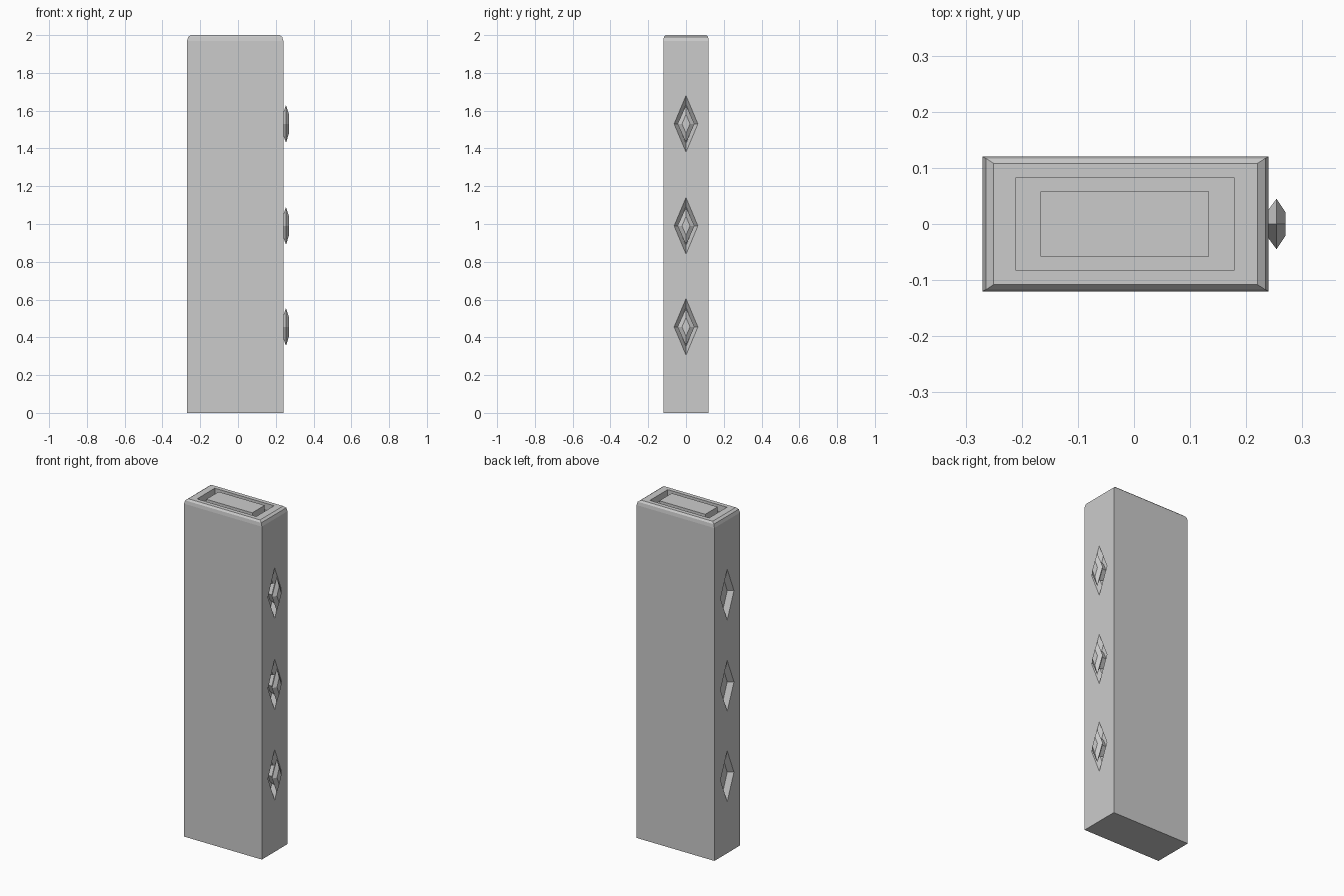
import bpy, bmesh

if "Cube" in bpy.data.objects:
    bpy.data.objects.remove(bpy.data.objects["Cube"])


def loft(name, rings):
    """Closed solid through a list of four-cornered rings."""
    bm = bmesh.new()
    rows = [[bm.verts.new(p) for p in ring] for ring in rings]
    for a, b in zip(rows, rows[1:]):
        for i in range(4):
            j = (i + 1) % 4
            bm.faces.new((a[i], a[j], b[j], b[i]))
    bm.faces.new(rows[0][::-1])
    bm.faces.new(rows[-1])
    bmesh.ops.recalc_face_normals(bm, faces=bm.faces)
    mesh = bpy.data.meshes.new(name)
    bm.to_mesh(mesh)
    bm.free()
    ob = bpy.data.objects.new(name, mesh)
    bpy.context.collection.objects.link(ob)
    return ob


def rect(x0, x1, y, z):
    return [(x0, -y, z), (x1, -y, z), (x1, y, z), (x0, y, z)]


def diamond(x, w, h, z):
    return [(x, -w, z), (x, 0, z - h), (x, w, z), (x, 0, z + h)]


X0, X1, Y = -0.27, 0.24, 0.12
STUD_Z = (0.455, 0.99, 1.53)

# Body slab with softened top edges, a rim, a groove and a raised inner panel
body = loft("body", [
    rect(X0, X1, Y, 0),
    rect(X0, X1, Y, 1.97),
    rect(X0 + 0.006, X1 - 0.006, Y - 0.003, 1.99),
    rect(X0 + 0.02, X1 - 0.02, Y - 0.012, 2.0),
    rect(-0.21, 0.178, 0.083, 2.0),
    rect(-0.21, 0.178, 0.083, 1.96),
    rect(-0.167, 0.134, 0.058, 1.96),
    rect(-0.167, 0.134, 0.058, 2.0),
])

# Diamond sockets on both narrow sides
for side, x, out in (("right", X1, 1), ("left", X0, -1)):
    for i, z in enumerate(STUD_Z):
        cutter = loft(f"{side}_socket_cutter_{i}", [
            diamond(x - out * 0.03, 0.043, 0.105, z),
            diamond(x + out * 0.03, 0.083, 0.195, z),
        ])
        cutter.hide_render = True
        cutter.hide_viewport = True
        mod = body.modifiers.new(cutter.name, "BOOLEAN")
        mod.operation = "DIFFERENCE"
        mod.solver = "EXACT"
        mod.object = cutter

# Faceted diamond studs seated in the right sockets
for i, z in enumerate(STUD_Z):
    loft(f"stud_{i}", [
        diamond(0.208, 0.022, 0.05, z),
        diamond(0.24, 0.026, 0.06, z),
        diamond(0.254, 0.045, 0.1, z),
        diamond(0.27, 0.021, 0.05, z),
    ])
